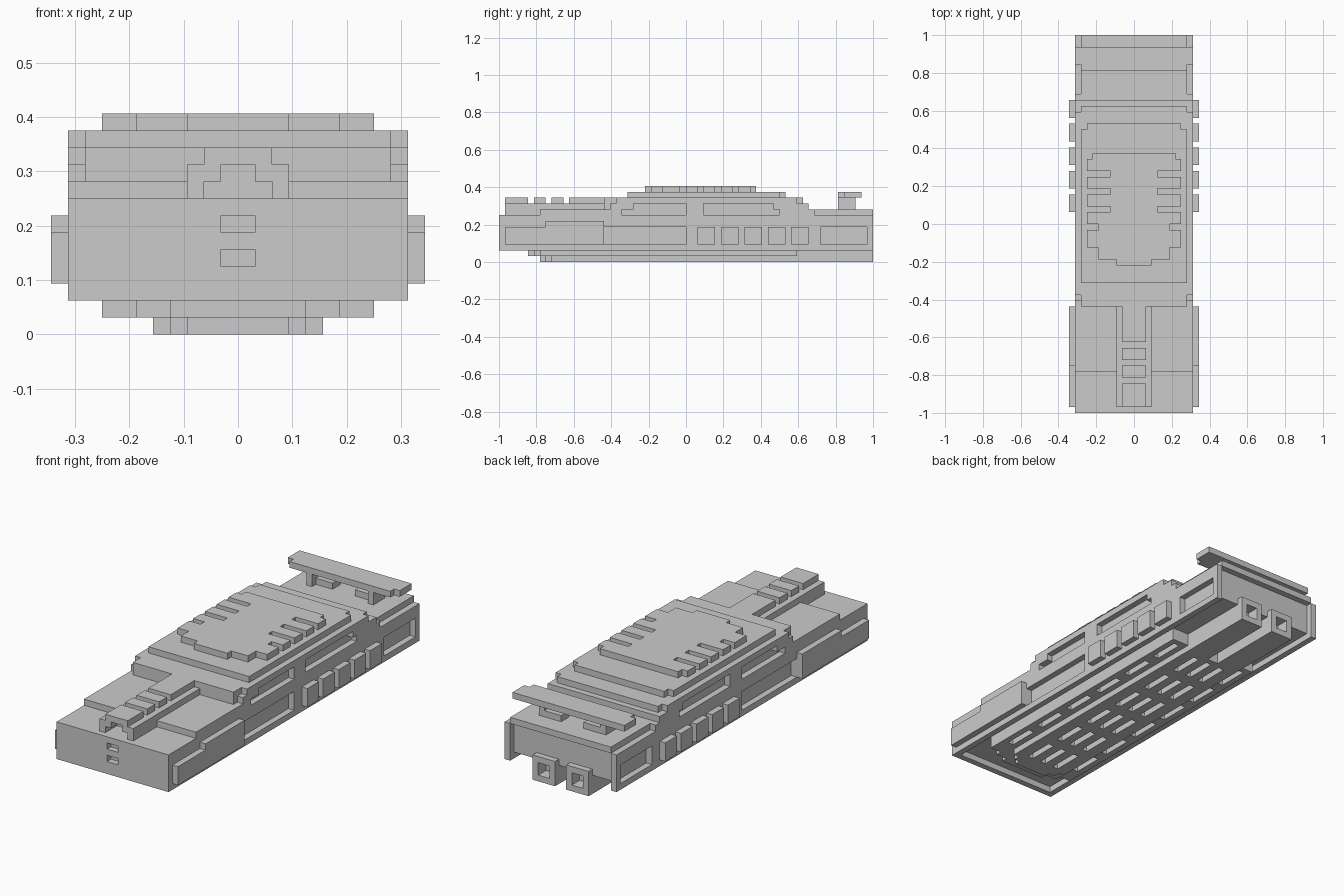
import bpy, bmesh

if "Cube" in bpy.data.objects:
    bpy.data.objects.remove(bpy.data.objects["Cube"])

U = 1 / 32  # block size: every dimension below is in blocks


def make(name, prisms):
    """Prisms are (outline, axis, low, high); each outline is extruded along its axis."""
    bm = bmesh.new()
    for pts, axis, a, b in prisms:
        def place(p, h):
            v = list(p)
            v.insert(axis, h)
            return [c * U for c in v]
        lo = [bm.verts.new(place(p, a)) for p in pts]
        hi = [bm.verts.new(place(p, b)) for p in pts]
        bm.faces.new(lo)
        bm.faces.new(hi)
        n = len(pts)
        for i in range(n):
            j = (i + 1) % n
            bm.faces.new((lo[i], lo[j], hi[j], hi[i]))
    bmesh.ops.recalc_face_normals(bm, faces=bm.faces[:])
    me = bpy.data.meshes.new(name)
    bm.to_mesh(me)
    bm.free()
    ob = bpy.data.objects.new(name, me)
    bpy.context.collection.objects.link(ob)
    return ob


def box(x0, x1, y0, y1, z0, z1):
    return ([(x0, y0), (x1, y0), (x1, y1), (x0, y1)], 2, z0, z1)


def pair(x0, x1, *rest):
    return [box(x0, x1, *rest), box(-x1, -x0, *rest)]


def plan(half, z0, z1):
    """Mirrored plan outline from the points of its right half."""
    return (half + [(-x, y) for x, y in reversed(half)], 2, z0, z1)


def cut(ob, prisms):
    cutter = make("cutter", prisms)
    cutter.hide_render = True
    m = ob.modifiers.new("cut", 'BOOLEAN')
    m.operation = 'DIFFERENCE'
    m.solver = 'EXACT'
    m.use_self = True
    m.object = cutter
    bpy.context.view_layer.objects.active = ob
    bpy.ops.object.modifier_apply(modifier=m.name)
    bpy.data.objects.remove(cutter)


# Body: side profile extruded across the width
side = [(-32, 2), (32, 2), (32, 8), (22, 8), (22, 9), (21, 9), (21, 10),
        (-13, 10), (-13, 9), (-25, 9), (-25, 8), (-32, 8)]
body = make("body", [(side, 0, -10, 10)])

# Windows, door panels, rear side panels
windows = [[(-11, 8), (0, 8), (0, 10), (-9, 10), (-9, 9), (-11, 9)],
           [(3, 8), (16, 8), (16, 9), (15, 9), (15, 9.99), (3, 9.99)]]
windows[0] = [(y, min(z, 9.99)) for y, z in windows[0]]
cuts = []
for s in (1, -1):
    a, b = sorted((9 * s, 11 * s))
    cuts += [(w, 0, a, b) for w in windows]
cuts += pair(9, 11, -14, 0, 3, 6) + pair(9, 11, 23, 31, 3, 6)
# Nose slots
cuts += [box(-1, 1, -33, -31, 4, 5), box(-1, 1, -33, -31, 6, 7)]
cut(body, cuts)
# Underside recess and rear recess
cut(body, [box(-9, 9, -31, 31.5, 1, 3)])
cut(body, [box(-9, 9, 31, 33, 1, 8)])

# Rear deck and front lip of the cabin
make("rear_deck", [box(-9, 9, 22, 32, 8, 9)])
make("cabin_front_lip", [box(-9, 9, -14, -13, 9, 10)])

# Stepped cabin roof layers
make("cabin_upper", [plan([(9, -14), (9, -12), (10, -12), (10, 19), (9, 19), (9, 20)], 10, 11)])
make("roof_base", [plan([(9, -10), (9, 16), (8, 16), (8, 17)], 11, 12)])
roof = [(3, -7), (3, -6), (6, -6), (6, -4), (8, -4), (8, -1), (6, -1), (6, 0), (8, 0)]
for y in (2, 5, 8):
    roof += [(8, y), (4, y), (4, y + 1), (8, y + 1)]
roof += [(8, 11), (7, 11), (7, 12)]
make("roof_top", [plan(roof, 12, 13)])

# Hood scoop with arched intake and blocks on top
arch = [(-3, 8), (-2, 8), (-2, 9), (-1, 9), (-1, 9.99), (1, 9.99),
        (1, 9), (2, 9), (2, 8), (3, 8), (3, 10), (-3, 10)]
make("hood_scoop", [(arch, 1, -31, -28), box(-3, 3, -28, -13, 8, 10)])
make("scoop_blocks", [box(-2, 2, a, b, 10, 11)
                      for a, b in ((-31, -27), (-26, -24), (-23, -21), (-20, -14))])

# Side skirts and rib blocks
skirt = [(-31, 3), (-14, 3), (-14, 7), (-24, 7), (-24, 6), (-31, 6)]
make("side_skirts", [(skirt, 0, 10, 11), (skirt, 0, -11, -10)])
ribs = []
for y in range(2, 22, 4):
    ribs += pair(10, 11, y, y + 3, 3, 6)
make("side_ribs", ribs)

# Rear wing on two struts
make("rear_wing", [plan([(9, 26), (9, 27), (10, 27), (10, 30), ], 11, 12)])
make("wing_struts", pair(5, 6, 26, 29, 9, 11) + pair(2, 5, 27, 29, 9, 10))

# Stepped underside tray with rows of slots
upper = make("tray_upper", [plan([(4, -27), (4, -26), (6, -26), (6, -25), (8, -25), (8, 19)], 1, 3)])
lower = make("tray_lower", [plan([(3, -25), (3, -24), (4, -24), (4, -23), (5, -23), (5, 19)], 0, 1)])
rows = range(-22, 17, 7)
cut(upper, [b for y in rows for b in pair(6, 7, y, y + 5, 0, 2)])
cut(lower, [b for y in rows for b in pair(2, 3, y, y + 5, -1, 2) + [box(-.5, .5, y, y + 5, -1, 2)]])

# Square exhaust pipes
pipes = make("exhaust_pipes", pair(1, 5, 19, 32, 0, 4))
cut(pipes, pair(2, 4, 30, 33, 1, 3))
